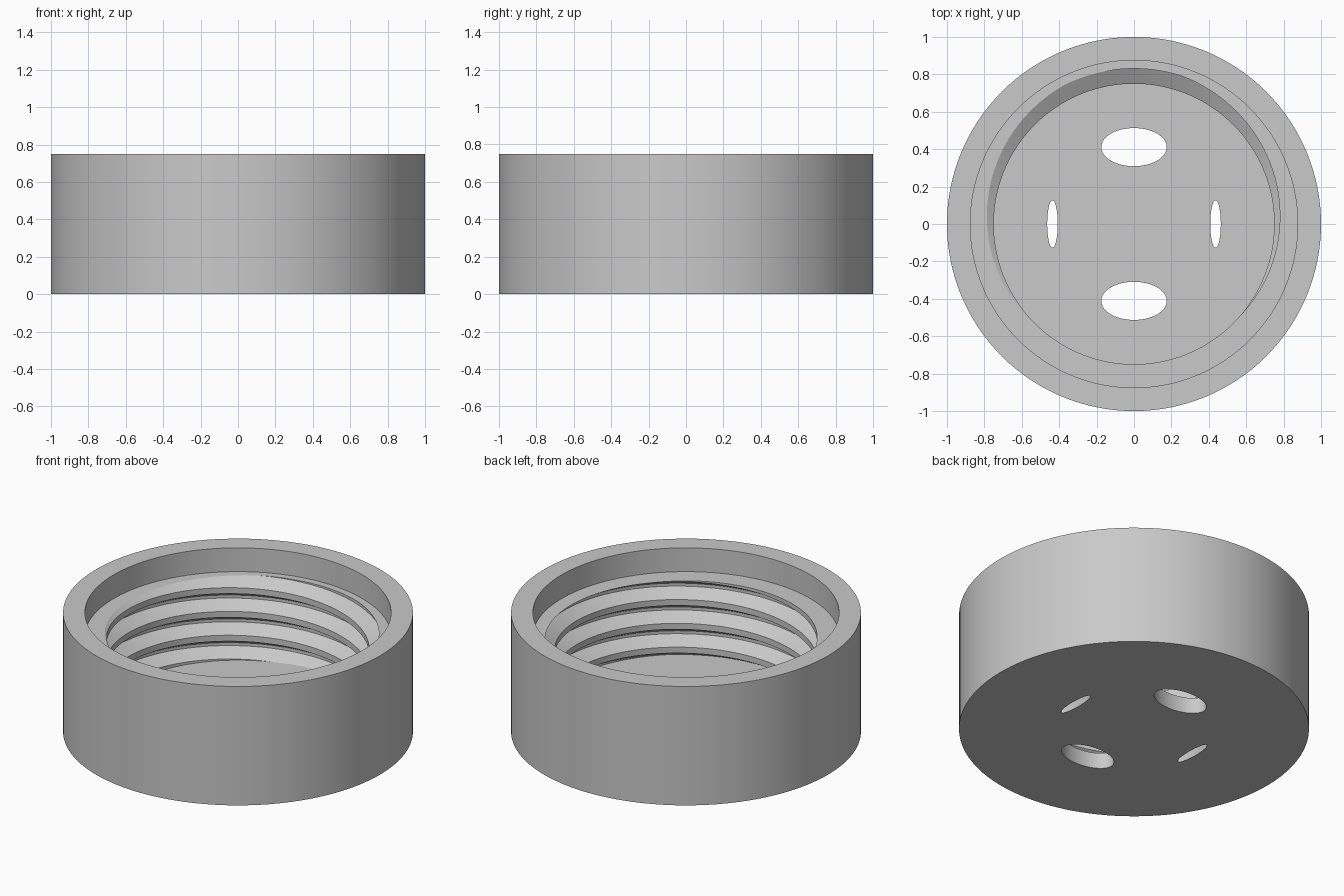
import bpy, bmesh, math

cube = bpy.data.objects.get("Cube")
if cube:
    bpy.data.objects.remove(cube, do_unlink=True)

SEGS = 128
HEIGHT, LEDGE_Z, FLOOR_Z = 0.75, 0.6, 0.1
BORE_R, CREST_R, ROOT_R = 0.875, 0.75, 0.831
PITCH = 0.15
START = math.radians(94.5)   # where the groove meets the ledge

grey = bpy.data.materials.new("cap_grey")
grey.use_nodes = True
colour = (0.585, 0.585, 0.585, 1)
grey.diffuse_color = colour
grey.node_tree.nodes["Principled BSDF"].inputs["Base Color"].default_value = colour


def to_object(name, bm):
    bmesh.ops.recalc_face_normals(bm, faces=bm.faces[:])
    mesh = bpy.data.meshes.new(name)
    bm.to_mesh(mesh)
    bm.free()
    mesh.materials.append(grey)
    obj = bpy.data.objects.new(name, mesh)
    bpy.context.collection.objects.link(obj)
    return obj


def cylinder(name, rx, ry, z0, z1, x=0, y=0, segs=SEGS):
    bm = bmesh.new()
    bmesh.ops.create_cone(bm, cap_ends=True, segments=segs,
                          radius1=1, radius2=1, depth=1)
    bmesh.ops.scale(bm, vec=(rx, ry, z1 - z0), verts=bm.verts[:])
    bmesh.ops.translate(bm, vec=(x, y, (z0 + z1) / 2), verts=bm.verts[:])
    return to_object(name, bm)


def thread_core(name, z0, z1):
    """Solid right-handed screw, trimmed flat at both ends."""
    groove = [(-0.375, CREST_R), (-0.0625, ROOT_R), (0.0625, ROOT_R), (0.375, CREST_R)]
    bm = bmesh.new()
    columns = []
    for i in range(SEGS + 1):
        turn = i / SEGS
        a = START + math.tau * turn
        columns.append([
            bm.verts.new((r * math.cos(a), r * math.sin(a),
                          LEDGE_Z + PITCH * (k + turn + dz)))
            for k in range(-5, 4) for dz, r in groove])
    for left, right in zip(columns, columns[1:]):
        for j in range(len(left) - 1):
            bm.faces.new((left[j], right[j], right[j + 1], left[j + 1]))
    bmesh.ops.remove_doubles(bm, verts=bm.verts[:], dist=0.0001)
    for z, side in ((z0, -1), (z1, 1)):
        bmesh.ops.bisect_plane(
            bm, geom=bm.verts[:] + bm.edges[:] + bm.faces[:],
            plane_co=(0, 0, z), plane_no=(0, 0, side), clear_outer=True)
    # Close each end with one face, its corners ordered around the axis
    for z in (z0, z1):
        rim = {v for e in bm.edges if e.is_boundary for v in e.verts
               if abs(v.co.z - z) < 0.001}
        bm.faces.new(sorted(rim, key=lambda v: math.atan2(v.co.y, v.co.x)))
    return to_object(name, bm)


# Cap body
cap = cylinder("threaded_cap", 1, 1, 0, HEIGHT)

# Counterbore, threaded bore and the four oval floor holes
cutters = [cylinder("counterbore_cutter", BORE_R, BORE_R, LEDGE_Z, 0.95),
           thread_core("thread_cutter", FLOOR_Z, 0.88)]
for side in (-1, 1):
    cutters.append(cylinder("wide_hole_cutter", 0.175, 0.102, -0.1, 0.3, y=0.411 * side, segs=64))
    cutters.append(cylinder("narrow_hole_cutter", 0.028, 0.127, -0.1, 0.3, x=0.436 * side, segs=64))

bpy.ops.object.select_all(action="DESELECT")
bpy.context.view_layer.objects.active = cap
cap.select_set(True)
for cutter in cutters:
    cutter.hide_render = True
    mod = cap.modifiers.new("cut", "BOOLEAN")
    mod.operation = "DIFFERENCE"
    mod.solver = "EXACT"
    mod.object = cutter
    bpy.ops.object.modifier_apply(modifier=mod.name)
    bpy.data.objects.remove(cutter, do_unlink=True)

bpy.ops.object.shade_smooth_by_angle(angle=math.radians(25))
